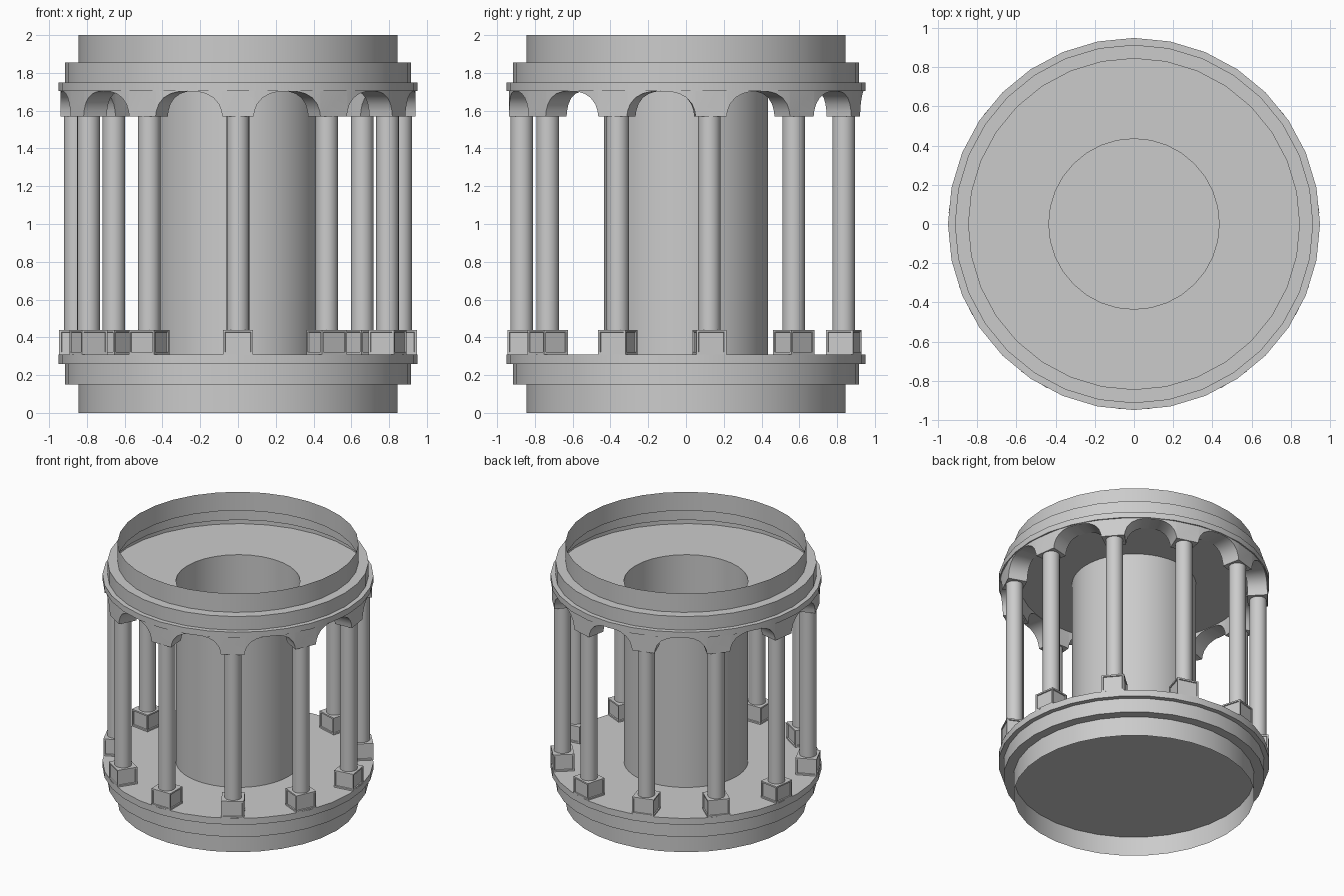
import bpy, bmesh, math
from mathutils import Matrix, Vector

if "Cube" in bpy.data.objects:
    bpy.data.objects.remove(bpy.data.objects["Cube"])

COLUMNS = 11
STEP = 2 * math.pi / COLUMNS
RING = 0.87          # radius of the column circle


def finish(bm, name, merge=True):
    """Turn a bmesh into a named object with smooth faces and sharp edges."""
    if merge:
        bmesh.ops.remove_doubles(bm, verts=bm.verts, dist=1e-5)
    bmesh.ops.recalc_face_normals(bm, faces=bm.faces)
    mesh = bpy.data.meshes.new(name)
    bm.to_mesh(mesh)
    bm.free()
    mesh.polygons.foreach_set("use_smooth", [True] * len(mesh.polygons))
    mesh.set_sharp_from_angle(angle=math.radians(30))
    obj = bpy.data.objects.new(name, mesh)
    bpy.context.collection.objects.link(obj)
    return obj


def lathe(name, profile, sides):
    """Spin an open (radius, z) profile around the z axis."""
    bm = bmesh.new()
    verts = [bm.verts.new((r, 0, z)) for r, z in profile]
    edges = [bm.edges.new(pair) for pair in zip(verts, verts[1:])]
    bmesh.ops.spin(bm, geom=verts + edges, cent=(0, 0, 0), axis=(0, 0, 1),
                   angle=2 * math.pi, steps=sides)
    return finish(bm, name)


def polar(radius, angle, z):
    """Point on a circle, with angle 0 at the front (-y)."""
    return Vector((radius * math.sin(angle), -radius * math.cos(angle), z))


# Stepped bottom drum: open skirt, closed underside and full floor
lathe("bottom_drum", [(0.845, 0), (0.845, 0.15), (0.915, 0.15), (0.915, 0.26),
                      (0.95, 0.26), (0.95, 0.31), (0, 0.31)], 32)
lathe("bottom_underside", [(0, 0.15), (0.845, 0.15)], 32)

# Stepped top drum: open thin shell with a hole in its floor
lathe("top_drum", [(0.435, 1.705), (0.95, 1.705), (0.95, 1.75), (0.915, 1.75),
                   (0.915, 1.855), (0.845, 1.855), (0.845, 2.0)], 32)

# Hollow central core
lathe("core", [(0.435, 0.31), (0.435, 1.705)], 64)


def plinth_mesh():
    """Square column foot with recessed panels on its upright faces."""
    bm = bmesh.new()
    bmesh.ops.create_cube(bm, size=1, matrix=Matrix.Translation((0, -RING, 0.375))
                          @ Matrix.Diagonal((0.16, 0.15, 0.13, 1)))
    sides = [f for f in bm.faces if abs(f.normal.z) < 0.5]
    bmesh.ops.inset_individual(bm, faces=sides, thickness=0.016, depth=0)
    bmesh.ops.inset_individual(bm, faces=sides, thickness=0.003, depth=-0.007)
    return bm


def shaft_mesh():
    """Round column shaft."""
    bm = bmesh.new()
    bmesh.ops.create_cone(bm, segments=24, radius1=0.06, radius2=0.06, depth=1.14,
                          matrix=Matrix.Translation((0, -RING, 1.005)))
    return bm


def capital_mesh():
    """Capital that flares into half an arch on either side."""
    half = [(0.083, 1.57), (0.088, 1.60), (0.102, 1.635), (0.13, 1.668),
            (0.17, 1.69), (0.21, 1.70), (0.267, 1.702)]
    outline = [(-x, z) for x, z in reversed(half)] + half
    bm = bmesh.new()
    rows = []
    for x, z in outline:
        a = x / 0.94
        rows.append([bm.verts.new(polar(r, a, h)) for r, h in
                     ((0.80, z), (0.94, z), (0.94, 1.705), (0.80, 1.705))])
    for a, b in zip(rows, rows[1:]):
        for i in range(4):
            j = (i + 1) % 4
            bm.faces.new((a[i], a[j], b[j], b[i]))
    return bm


# Eleven columns around the ring, the first at the front
for name, build in (("plinth", plinth_mesh), ("shaft", shaft_mesh), ("capital", capital_mesh)):
    first = finish(build(), f"column_{name}_1")
    for k in range(1, COLUMNS):
        copy = bpy.data.objects.new(f"column_{name}_{k + 1}", first.data)
        copy.rotation_euler.z = k * STEP
        bpy.context.collection.objects.link(copy)
